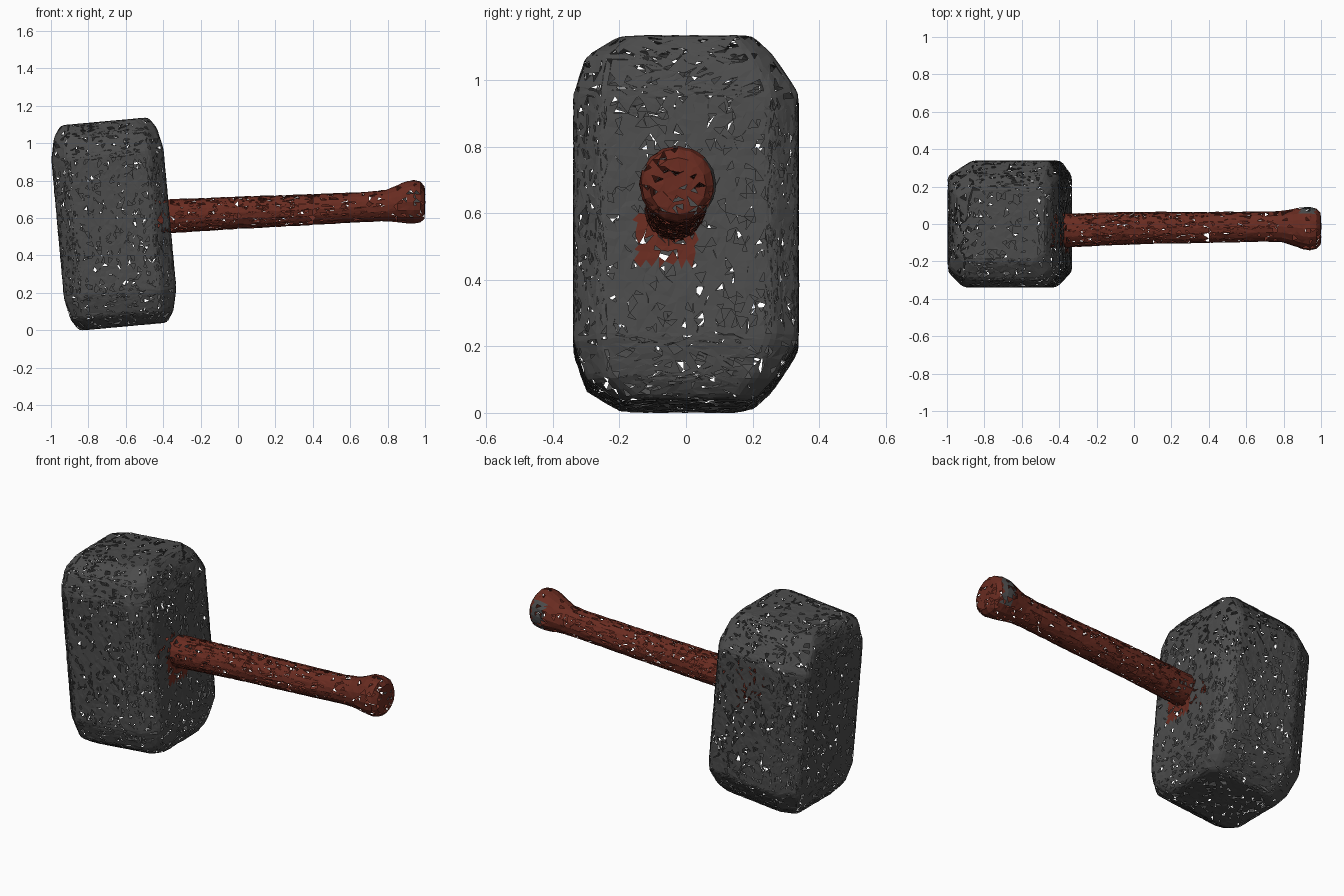
import bpy, bmesh, math, random
from mathutils import Vector, Matrix

if "Cube" in bpy.data.objects:
    bpy.data.objects.remove(bpy.data.objects["Cube"])

random.seed(7)


def material(name, rgb):
    m = bpy.data.materials.new(name)
    m.diffuse_color = (*rgb, 1)
    m.use_nodes = True
    m.node_tree.nodes["Principled BSDF"].inputs["Base Color"].default_value = m.diffuse_color
    return m


GREY = material("dark grey stone", (0.072, 0.072, 0.072))
RED = material("red brown leather", (0.142, 0.025, 0.015))


def loft(bm, rings):
    """Skin closed rings of points and cap both ends."""
    vs = [[bm.verts.new(p) for p in r] for r in rings]
    n = len(vs[0])
    for a, b in zip(vs, vs[1:]):
        for i in range(n):
            j = (i + 1) % n
            bm.faces.new((a[i], a[j], b[j], b[i]))
    bm.faces.new(vs[0][::-1])
    bm.faces.new(vs[-1])
    bmesh.ops.recalc_face_normals(bm, faces=bm.faces[:])


def shatter(bm, size):
    """Split into small irregular triangles and wobble them along the surface."""
    bmesh.ops.triangulate(bm, faces=bm.faces[:])
    for _ in range(12):
        long = [e for e in bm.edges if e.calc_length() > size * random.uniform(0.85, 1.15)]
        if not long:
            break
        bmesh.ops.subdivide_edges(bm, edges=long, cuts=1)
        bmesh.ops.triangulate(bm, faces=bm.faces[:])
    bm.normal_update()
    moves = {}
    for v in bm.verts:
        flat = all(f.normal.dot(v.normal) > 0.995 for f in v.link_faces)
        d = Vector([random.uniform(-1, 1) for _ in range(3)])
        d -= v.normal * d.dot(v.normal)
        moves[v] = d * (size * 0.17 if flat else 0) + v.normal * random.uniform(-.0015, .0015)
    for v, d in moves.items():
        v.co += d
    bmesh.ops.recalc_face_normals(bm, faces=bm.faces[:])


def finish(bm, name, mats, rule, gaps=0.13):
    """Colour by rule and knock out scattered triangles."""
    for f in bm.faces:
        f.material_index = rule(f)
    lost = [f for f in bm.faces if random.random() < gaps]
    bmesh.ops.delete(bm, geom=lost, context='FACES')
    me = bpy.data.meshes.new(name)
    bm.to_mesh(me)
    bm.free()
    for m in mats:
        me.materials.append(m)
    ob = bpy.data.objects.new(name, me)
    bpy.context.collection.objects.link(ob)


# hammer head: chamfered block, tapered at both ends, leaning slightly
def block_ring(hx, front, back, z):
    c = 0.08 * back / 0.335
    return [(hx, -front + c, z), (hx, back - c, z), (hx - c * .7, back, z), (-hx + c * 1.6, back, z),
            (-hx, back - c, z), (-hx, -front + c, z), (-hx + c, -front, z), (hx - c, -front, z)]


bm = bmesh.new()
half = [(0.235, 0.20, 0.20, 0.55), (0.275, 0.30, 0.262, 0.49), (0.30, 0.338, 0.338, 0.375)]
profile = [(x, f, b, -z) for x, f, b, z in half] + half[::-1]
loft(bm, [block_ring(*p) for p in profile])
bmesh.ops.bevel(bm, geom=bm.edges[:], offset=0.018, segments=2, profile=0.5, affect='EDGES')
shatter(bm, 0.048)
bm.transform(Matrix.Translation((-0.664, 0, 0.568)) @ Matrix.Rotation(math.radians(-5.2), 4, 'Y'))


def socket_patch(f):
    c = f.calc_center_median()
    return int(f.normal.x > 0.8 and -0.15 < c.y < 0.03 and 0.45 < c.z < 0.6)


finish(bm, "hammer_head", [GREY, RED], socket_patch)

# handle: round grip with a flared end knob (x, centre y, centre z, radius)
grip = [(-0.45, -0.035, 0.605, 0.09), (-0.36, -0.035, 0.61, 0.09), (0.0, -0.022, 0.628, 0.086),
        (0.4, -0.018, 0.645, 0.082), (0.7, -0.014, 0.660, 0.080), (0.79, -0.014, 0.667, 0.084),
        (0.85, -0.018, 0.677, 0.098), (0.90, -0.022, 0.685, 0.112), (0.94, -0.025, 0.687, 0.116),
        (0.975, -0.025, 0.686, 0.108), (0.997, -0.024, 0.682, 0.085), (1.0, -0.024, 0.68, 0.05)]
bm = bmesh.new()
SIDES = 16
loft(bm, [[(x, y + r * math.cos(i * math.tau / SIDES), z + r * math.sin(i * math.tau / SIDES))
           for i in range(SIDES)] for x, y, z, r in grip])
shatter(bm, 0.045)


def worn_spot(f):
    c = f.calc_center_median()
    return int(0.89 < c.x < 0.96 and f.normal.y > 0.75)


finish(bm, "handle", [RED, GREY], worn_spot)
